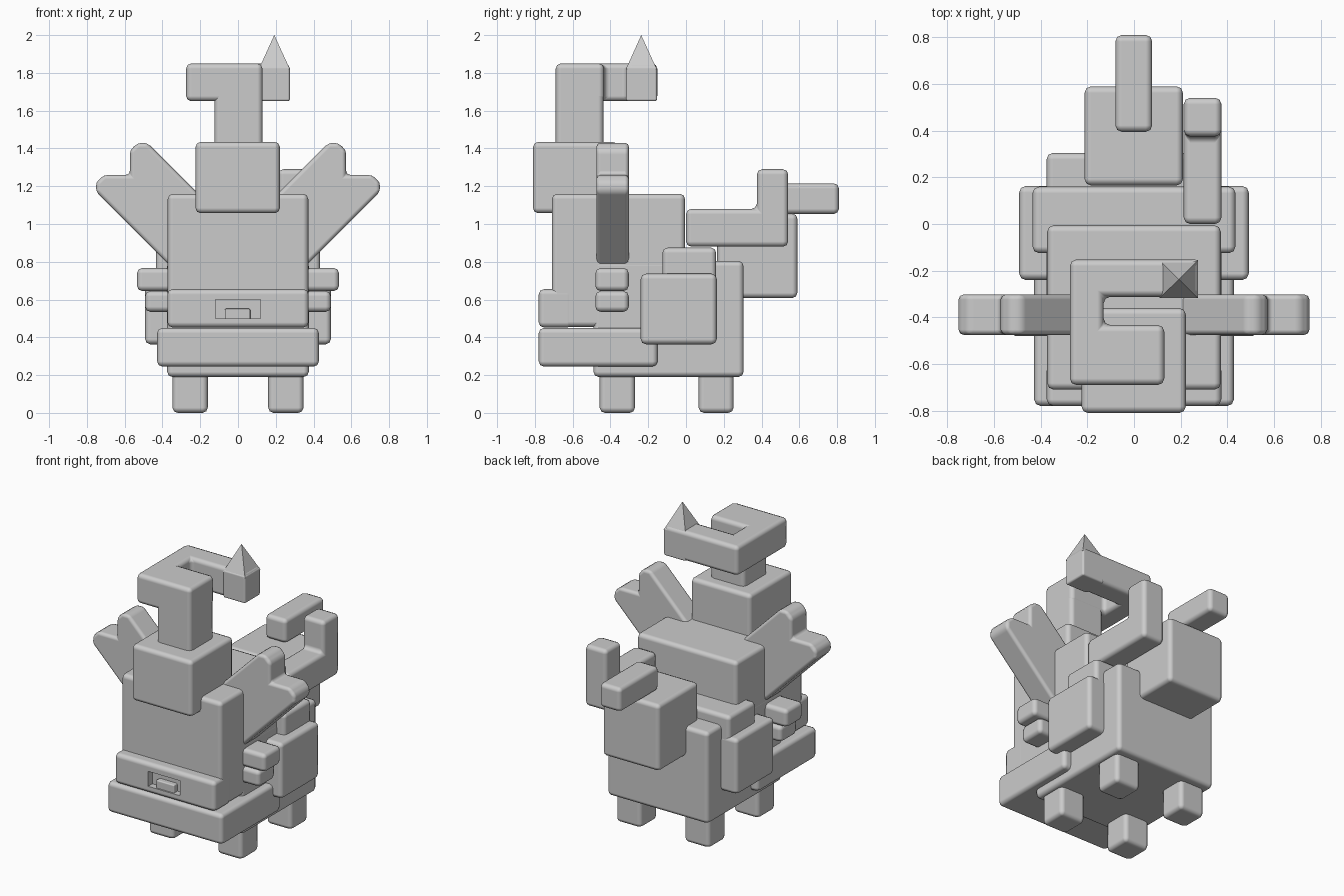
import bpy, bmesh

if "Cube" in bpy.data.objects:
    bpy.data.objects.remove(bpy.data.objects["Cube"])

grey = bpy.data.materials.new("plain grey")
grey.diffuse_color = (0.6, 0.6, 0.6, 1)
grey.use_nodes = True
grey.node_tree.nodes["Principled BSDF"].inputs["Base Color"].default_value = grey.diffuse_color


def finish(name, bm, bevel=0.028):
    """Turn a bmesh into a soft-edged object."""
    bmesh.ops.recalc_face_normals(bm, faces=bm.faces)
    me = bpy.data.meshes.new(name)
    bm.to_mesh(me)
    bm.free()
    me.materials.append(grey)
    ob = bpy.data.objects.new(name, me)
    bpy.context.collection.objects.link(ob)
    if bevel:
        for p in me.polygons:
            p.use_smooth = True
        mod = ob.modifiers.new("soft edges", "BEVEL")
        mod.width = bevel
        mod.segments = 2
        mod.limit_method = "ANGLE"
        mod.harden_normals = True
    return ob


def box(name, x, y, z, bevel=0.028):
    bm = bmesh.new()
    bmesh.ops.create_cube(bm, size=1)
    for v in bm.verts:
        v.co = [r[0] + (c + 0.5) * (r[1] - r[0]) for c, r in zip(v.co, (x, y, z))]
    return finish(name, bm, bevel)


def prism(name, pts, place, lo, hi, bevel=0.028):
    """Extrude a 2D outline from lo to hi; place maps (a, b, depth) to xyz."""
    bm = bmesh.new()
    a = [bm.verts.new(place(u, v, lo)) for u, v in pts]
    b = [bm.verts.new(place(u, v, hi)) for u, v in pts]
    bm.faces.new(a)
    bm.faces.new(b[::-1])
    n = len(pts)
    for i in range(n):
        j = (i + 1) % n
        bm.faces.new((a[i], b[i], b[j], a[j]))
    return finish(name, bm, bevel)


# Main body masses
box("hind_body", (-.375, .375), (-.49, .305), (.19, .805))
box("torso", (-.372, .372), (-.71, -.005), (.455, 1.16))
box("lower_jaw", (-.428, .428), (-.78, -.15), (.245, .45))
box("haunches", (-.492, .492), (-.24, .163), (.363, .737))
box("saddle", (-.435, .435), (-.125, .16), (.5, .875))

# Upper lip with a slot and a tooth inside
lip = box("upper_lip", (-.374, .374), (-.78, -.6), (.452, .655))
slot = box("slot_cutter", (-.12, .118), (-.9, -.735), (.50, .60), 0)
slot.hide_render = True
slot.hide_viewport = True
cut = lip.modifiers.new("slot", "BOOLEAN")
cut.operation = "DIFFERENCE"
cut.object = slot
cut.solver = "EXACT"
box("tooth", (-.07, .065), (-.77, -.72), (.49, .552), 0.008)

# Head and curled horn
box("head", (-.225, .222), (-.81, -.36), (1.057, 1.435))
box("horn_column", (-.125, .13), (-.69, -.437), (1.4, 1.85))
hook = [(-.275, -.69), (.13, -.69), (.13, -.433), (-.13, -.433),
        (-.13, -.312), (.275, -.312), (.275, -.152), (-.275, -.152)]
prism("horn_hook", hook, lambda u, v, d: (u, v, d), 1.65, 1.85)

# Pointed horn tip
bm = bmesh.new()
base = [bm.verts.new(p) for p in ((.11, -.318, 1.82), (.275, -.318, 1.82),
                                  (.275, -.155, 1.82), (.11, -.155, 1.82))]
apex = bm.verts.new((.192, -.237, 2.0))
bm.faces.new(base)
for i in range(4):
    bm.faces.new((base[i], base[(i + 1) % 4], apex))
finish("horn_tip", bm, 0)
box("horn_tip_base", (.11, .275), (-.318, -.153), (1.65, 1.835), 0.012)

# Mirrored wings, side knobs and feet
wing = [(.10, 1.05), (.48, 1.43), (.53, 1.43), (.572, 1.39), (.572, 1.26),
        (.71, 1.26), (.752, 1.22), (.752, 1.17), (.30, .718)]
for s, side in ((-1, "left"), (1, "right")):
    prism(f"{side}_wing", wing, lambda u, v, d: (s * u, d, v), -.475, -.302, 0.022)

    def sided(name, x, y, z):
        box(f"{side}_{name}", sorted((s * x[0], s * x[1])), y, z)

    sided("upper_knob", (.3, .535), (-.48, -.303), (.645, .767))
    sided("lower_knob", (.3, .492), (-.48, -.303), (.535, .645))
    sided("front_foot", (.16, .347), (-.457, -.27), (0, .23))
    sided("back_foot", (.16, .347), (.067, .252), (0, .23))

# Rump block, tail stub and bent side pipe
box("rump", (-.212, .21), (.165, .59), (.608, 1.055))
box("tail", (-.08, .078), (.395, .81), (1.053, 1.215))
pipe = [(0, .88), (.541, .88), (.541, 1.29), (.375, 1.29), (.375, 1.08), (0, 1.08)]
prism("side_pipe", pipe, lambda u, v, d: (d, u, v), .213, .375)
